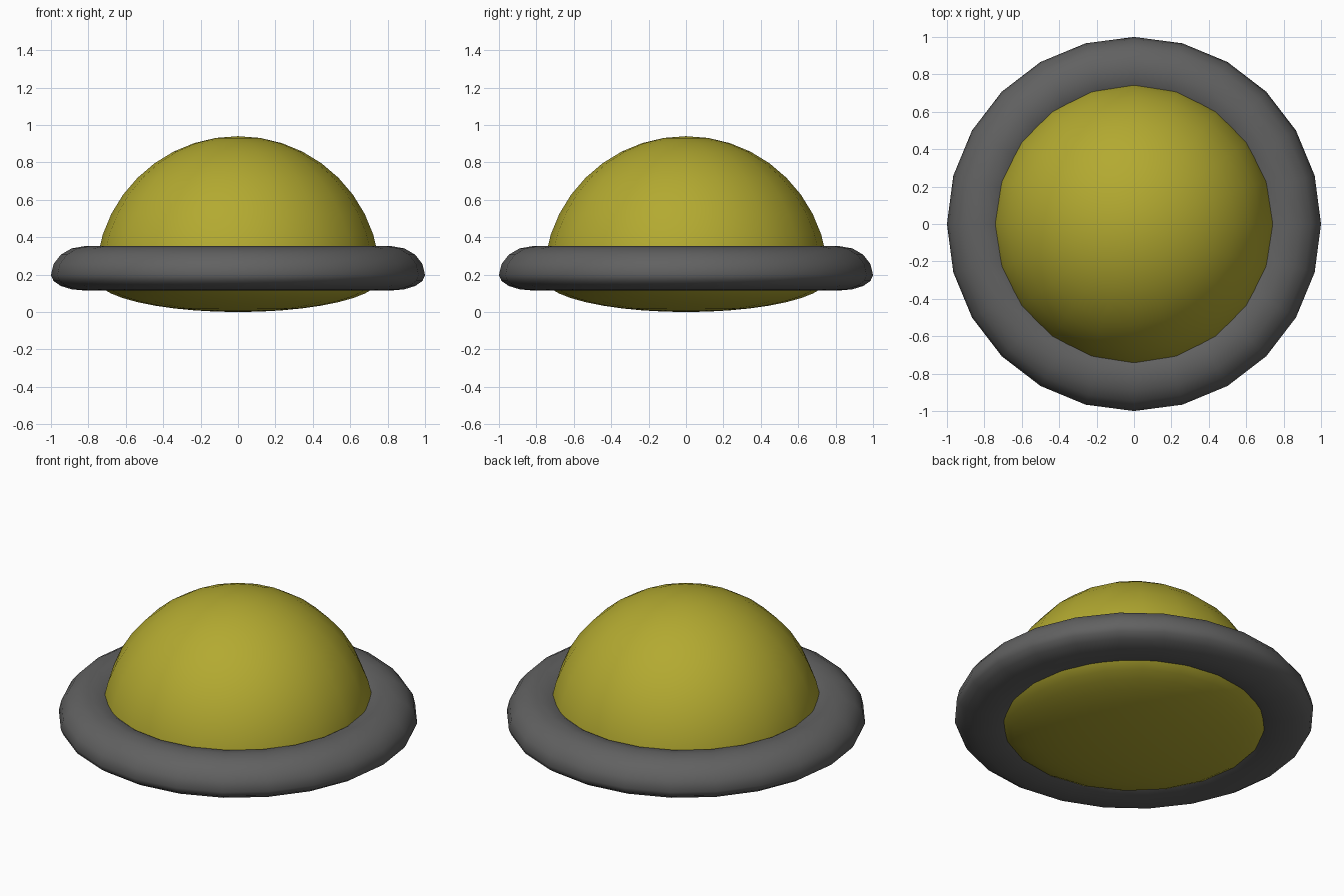
import bpy
from math import pi, sin, cos

if "Cube" in bpy.data.objects:
    bpy.data.objects.remove(bpy.data.objects["Cube"])


def material(name, rgb):
    mat = bpy.data.materials.new(name)
    mat.diffuse_color = (*rgb, 1)
    mat.use_nodes = True
    mat.node_tree.nodes["Principled BSDF"].inputs["Base Color"].default_value = mat.diffuse_color
    return mat


def squash(obj, z, up, down):
    """Scale the upper and lower halves separately, then lift to height z."""
    for v in obj.data.vertices:
        v.co.z = z + v.co.z * (up if v.co.z > 0 else down)


def finish(obj, name, mat):
    obj.name = name
    obj.data.materials.append(mat)
    bpy.ops.object.shade_smooth()


# Domed body: sphere with a flattened underside
bpy.ops.mesh.primitive_uv_sphere_add(segments=20, ring_count=20, radius=0.76)
dome = bpy.context.object
squash(dome, 0.18, 1.0, 0.18 / 0.76)
finish(dome, "dome", material("olive_yellow", (0.45, 0.40, 0.03)))

# Rim: ring, fuller above its widest line than below
bpy.ops.mesh.primitive_torus_add(major_segments=24, minor_segments=16,
                                 major_radius=0.82, minor_radius=0.18)
rim = bpy.context.object
squash(rim, 0.197, 0.155 / 0.18, 0.082 / 0.18)
finish(rim, "rim", material("dark_grey", (0.12, 0.12, 0.12)))
